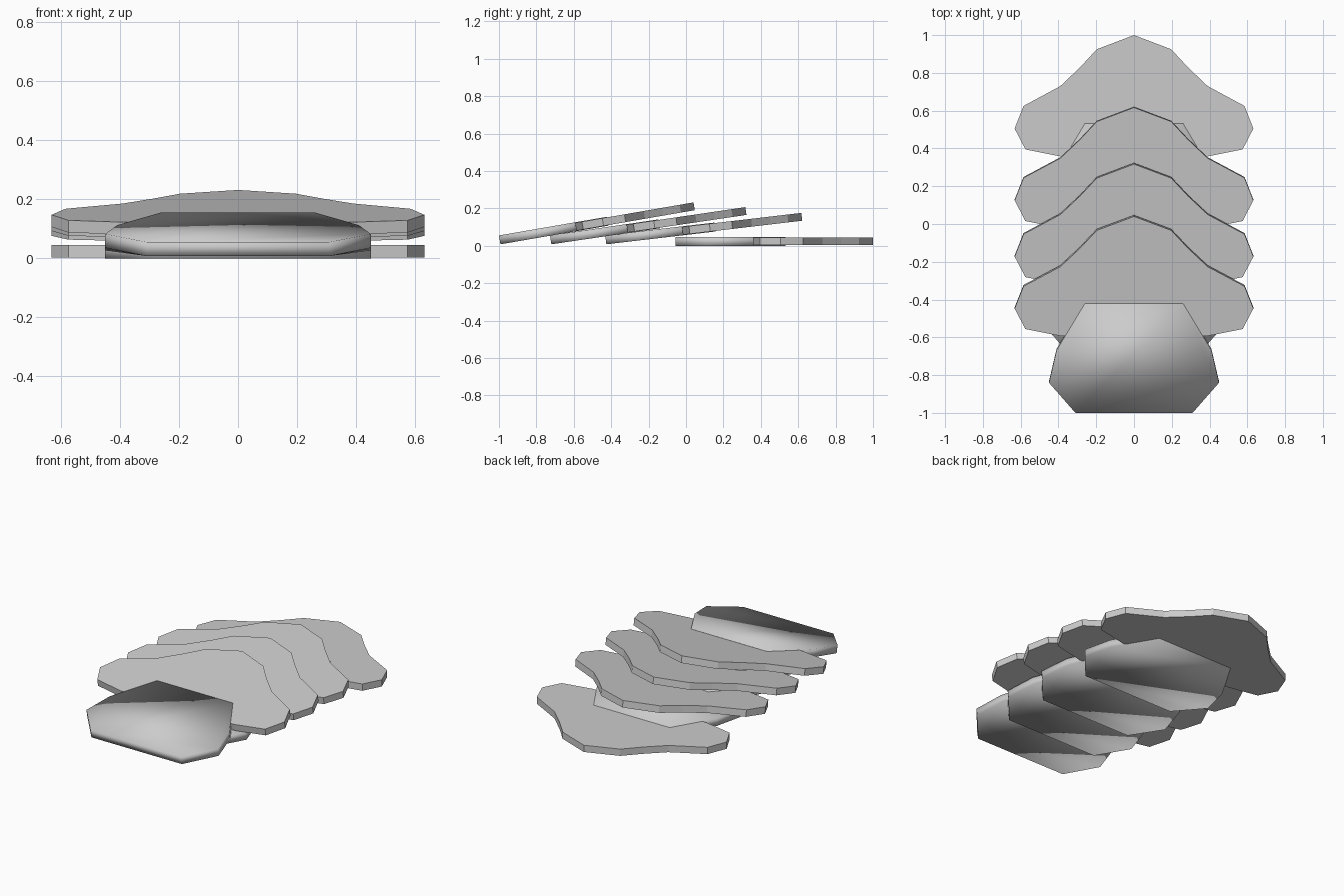
import bpy, bmesh, math

if "Cube" in bpy.data.objects:
    bpy.data.objects.remove(bpy.data.objects["Cube"])

# One plain grey for everything
grey = bpy.data.materials.new("plain grey")
grey.diffuse_color = (0.6, 0.6, 0.6, 1)
grey.use_nodes = True
grey.node_tree.nodes["Principled BSDF"].inputs["Base Color"].default_value = grey.diffuse_color

# Half outlines (x, y), from front centre side to back, mirrored in x
TAIL = [(0.31, 0.0), (0.45, 0.162), (0.41, 0.335), (0.26, 0.587)]
HEAD = [(0.39, 0.413), (0.575, 0.45), (0.632, 0.56), (0.585, 0.68),
        (0.39, 0.785), (0.285, 0.885), (0.197, 0.98), (0.0, 1.055)]


def slab(name, half, z0, z1, loc, angle, smooth):
    """Extruded symmetric outline, tilted about its front edge."""
    outline = half + [(-x, y) for x, y in reversed(half) if x > 0]
    bm = bmesh.new()
    low = [bm.verts.new((x, y, z0)) for x, y in outline]
    top = [bm.verts.new((x, y, z1)) for x, y in outline]
    n = len(outline)
    bm.faces.new(low[::-1])
    bm.faces.new(top)
    for i in range(n):
        j = (i + 1) % n
        bm.faces.new((low[i], low[j], top[j], top[i]))
    for f in bm.faces:
        f.smooth = smooth
    bm.normal_update()
    me = bpy.data.meshes.new(name)
    bm.to_mesh(me)
    bm.free()
    me.materials.append(grey)
    ob = bpy.data.objects.new(name, me)
    ob.location = loc
    ob.rotation_euler = (math.radians(angle), 0, 0)
    bpy.context.collection.objects.link(ob)


# Four overlapping scales: front y, base z, tilt
SCALES = [(-0.992, 0.008, 9.8), (-0.720, 0.008, 8.4),
          (-0.426, 0.008, 6.7), (-0.055, 0.0, 0.0)]
for i, (y, z, tilt) in enumerate(SCALES, 1):
    slab(f"scale_tail_{i}", TAIL, 0.0, 0.048, (0, y, z), tilt, True)
    slab(f"scale_plate_{i}", HEAD, 0.003, 0.045, (0, y, z), tilt, False)
